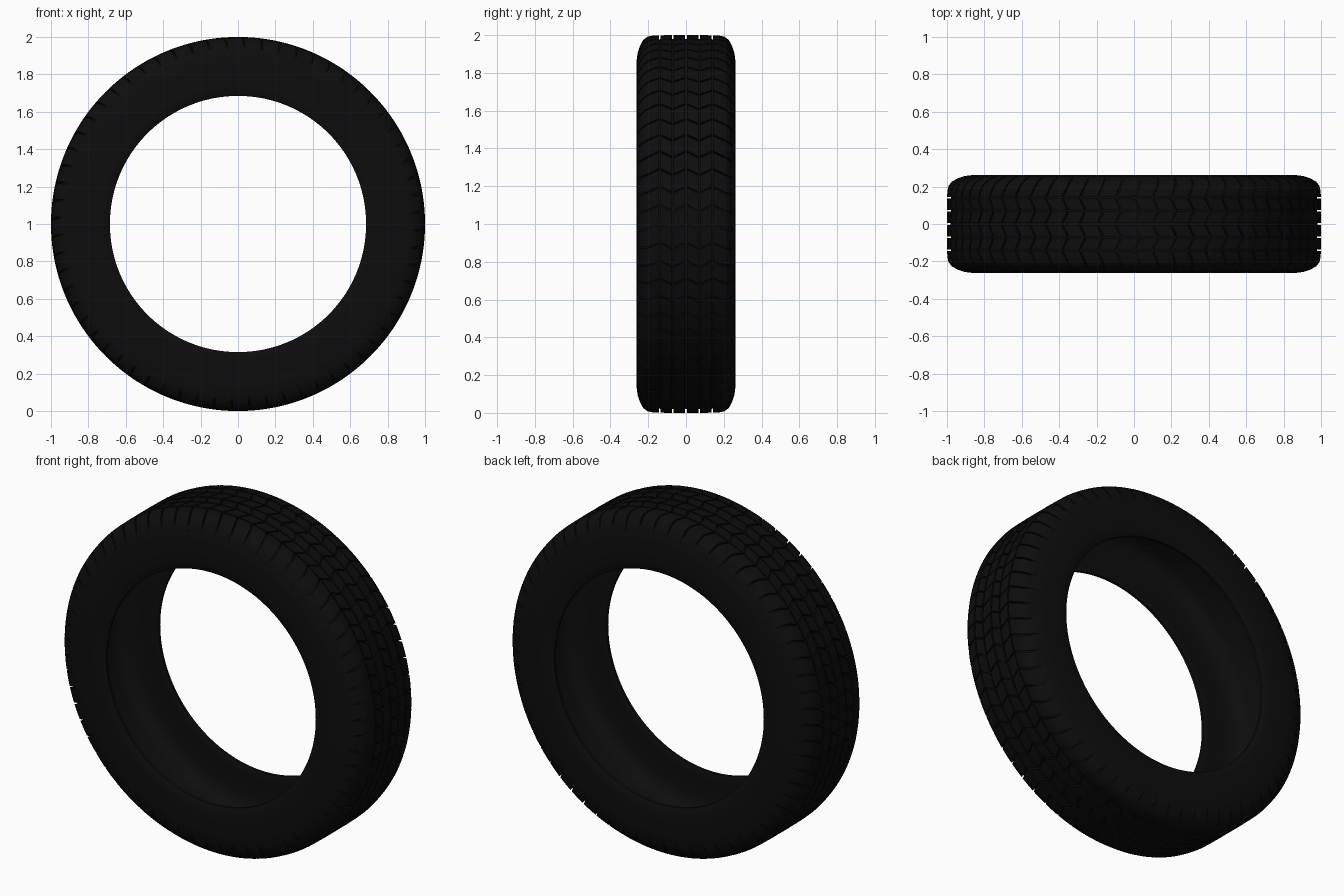
import bpy, bmesh, math

if "Cube" in bpy.data.objects:
    bpy.data.objects.remove(bpy.data.objects["Cube"])

SEG = 128      # steps around the carcass
PITCH = 64     # tread blocks around

rubber = bpy.data.materials.new("black rubber")
rubber.diffuse_color = (0.004, 0.004, 0.004, 1)
rubber.use_nodes = True
rubber.node_tree.nodes["Principled BSDF"].inputs["Base Color"].default_value = rubber.diffuse_color


def point(r, y, a):
    return (r * math.sin(a), y, 1 + r * math.cos(a))


def finish(bm, name):
    bmesh.ops.recalc_face_normals(bm, faces=bm.faces)
    me = bpy.data.meshes.new(name)
    bm.to_mesh(me)
    bm.free()
    me.materials.append(rubber)
    ob = bpy.data.objects.new(name, me)
    bpy.context.collection.objects.link(ob)
    bpy.ops.object.select_all(action='DESELECT')
    ob.select_set(True)
    bpy.context.view_layer.objects.active = ob
    bpy.ops.object.shade_smooth_by_angle(angle=math.radians(35))
    return ob


# Hollow carcass: half profile (y, r) from the outer crown round the bead to the inner crown
half = [(0.0, 0.98), (0.145, 0.978), (0.195, 0.973), (0.223, 0.957), (0.246, 0.93),
        (0.257, 0.90), (0.262, 0.86), (0.262, 0.74), (0.260, 0.70), (0.252, 0.685),
        (0.236, 0.685), (0.230, 0.70), (0.236, 0.74), (0.238, 0.86), (0.230, 0.905),
        (0.205, 0.938), (0.16, 0.953), (0.0, 0.957)]
profile = half + [(-y, r) for y, r in reversed(half[1:-1])]
bm = bmesh.new()
rings = [[bm.verts.new(point(r, y, math.tau * i / SEG)) for y, r in profile]
         for i in range(SEG)]
n = len(profile)
for i in range(SEG):
    a, b = rings[i], rings[(i + 1) % SEG]
    for j in range(n):
        k = (j + 1) % n
        bm.faces.new((a[j], a[k], b[k], b[j]))
finish(bm, "tyre_carcass")

# Tread blocks: rows of (y, top radius, base radius, skew) forming a zigzag
columns = {
    "centre": [(0.005, 1.0, 0.977, 0.0), (0.066, 1.0, 0.977, 0.32)],
    "middle": [(0.074, 1.0, 0.977, 0.32), (0.136, 0.999, 0.976, 0.0)],
    "shoulder": [(0.144, 0.999, 0.976, 0.0), (0.175, 0.998, 0.973, 0.16),
                 (0.203, 0.992, 0.968, 0.28), (0.226, 0.975, 0.953, 0.34),
                 (0.243, 0.945, 0.932, 0.36), (0.2565, 0.905, 0.899, 0.36)],
}
step = math.tau / PITCH
cuts = [0.05, 0.5, 0.95]       # block start, middle, end within one pitch


def add_block(bm, column, side, i):
    top, low = [], []
    for y, rt, rb, skew in column:
        angs = [(i + c + skew) * step for c in cuts]
        top.append([bm.verts.new(point(rt, side * y, a)) for a in angs])
        low.append([bm.verts.new(point(rb, side * y, a)) for a in angs])
    m, w = len(column), len(cuts)
    for r in range(m - 1):
        for c in range(w - 1):
            bm.faces.new((top[r][c], top[r + 1][c], top[r + 1][c + 1], top[r][c + 1]))
        for c in (0, w - 1):
            bm.faces.new((top[r][c], low[r][c], low[r + 1][c], top[r + 1][c]))
    for r in (0, m - 1):
        for c in range(w - 1):
            bm.faces.new((top[r][c], top[r][c + 1], low[r][c + 1], low[r][c]))
    for r in range(m - 1):
        for c in range(w - 1):
            bm.faces.new((low[r][c], low[r][c + 1], low[r + 1][c + 1], low[r + 1][c]))


for name, column in columns.items():
    bm = bmesh.new()
    for side in (1, -1):
        for i in range(PITCH):
            add_block(bm, column, side, i)
    finish(bm, name + "_tread_blocks")
